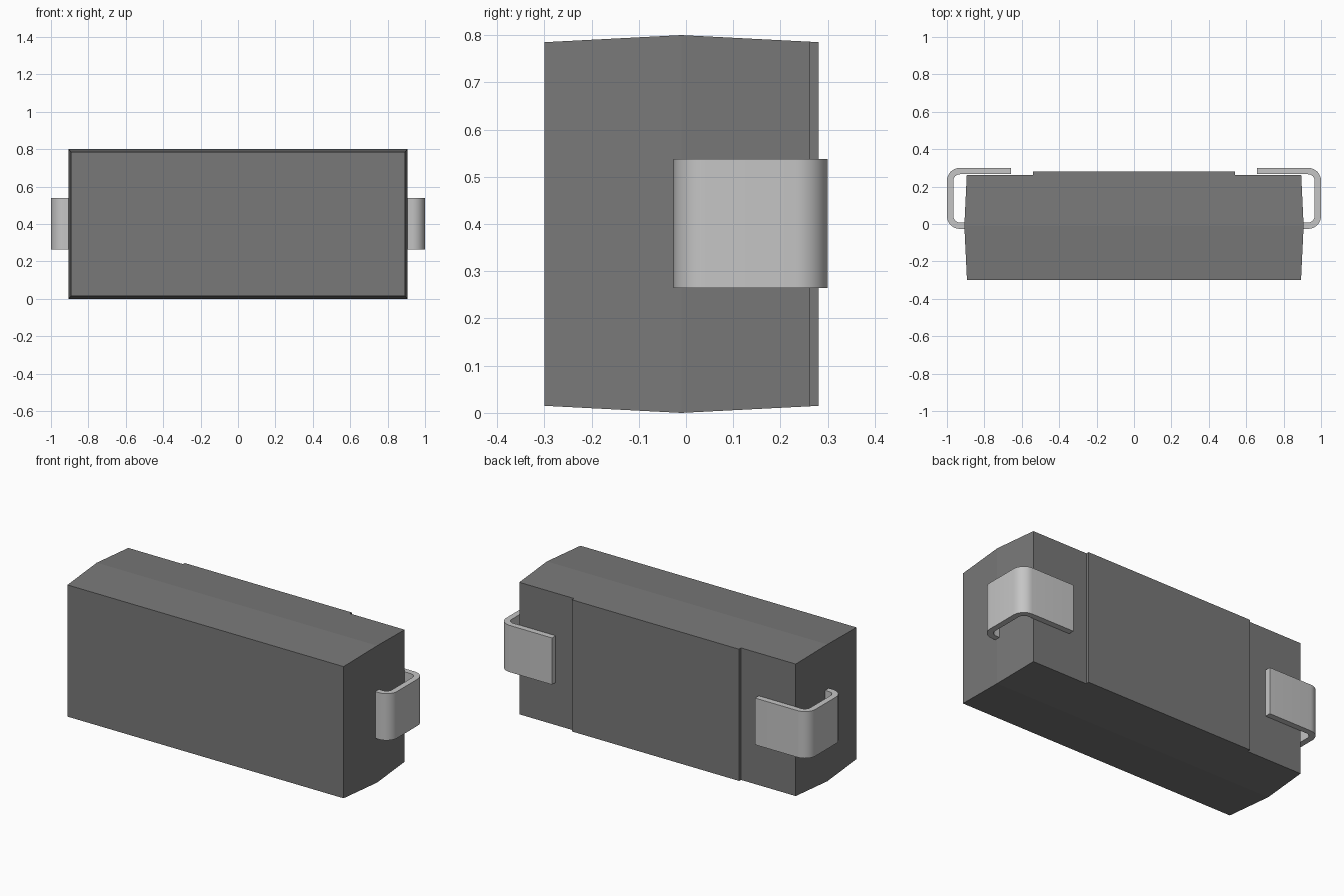
import bpy
import bmesh
import math
from mathutils import Vector

cube = bpy.data.objects.get("Cube")
if cube:
    bpy.data.objects.remove(cube, do_unlink=True)

MID_Z = 0.4


def make_material(name, value, roughness):
    mat = bpy.data.materials.new(name)
    mat.use_nodes = True
    colour = (value, value, value, 1)
    mat.diffuse_color = colour
    shader = mat.node_tree.nodes["Principled BSDF"]
    shader.inputs["Base Color"].default_value = colour
    shader.inputs["Roughness"].default_value = roughness
    return mat


def make_object(name, bm, mat):
    bmesh.ops.recalc_face_normals(bm, faces=bm.faces[:])
    mesh = bpy.data.meshes.new(name)
    bm.to_mesh(mesh)
    bm.free()
    mesh.materials.append(mat)
    obj = bpy.data.objects.new(name, mesh)
    bpy.context.collection.objects.link(obj)
    return obj


def fillet(points, radius, steps=8):
    """Round the right-angle corners of an open path."""
    path = [points[0]]
    for before, corner, after in zip(points, points[1:], points[2:]):
        a = (before - corner).normalized() * radius
        b = (after - corner).normalized() * radius
        for i in range(steps + 1):
            t = math.pi / 2 * i / steps
            path.append(corner + a * (1 - math.sin(t)) + b * (1 - math.cos(t)))
    return path + [points[-1]]


dark_plastic = make_material("dark grey plastic", 0.19, 0.6)
tin = make_material("light grey metal", 0.56, 0.4)

# Body: rectangular rings lofted from front to back, widest at the parting line
bm = bmesh.new()
rings = []
for y, hx, hz in [(-0.3, 0.893, 0.385), (-0.01, 0.907, 0.4), (0.263, 0.894, 0.386)]:
    rings.append([bm.verts.new((sx * hx, y, MID_Z + sz * hz))
                  for sx, sz in [(-1, -1), (1, -1), (1, 1), (-1, 1)]])
for lower, upper in zip(rings, rings[1:]):
    for i in range(4):
        j = (i + 1) % 4
        bm.faces.new((lower[i], lower[j], upper[j], upper[i]))
bm.faces.new(rings[0])
back = bm.faces.new(rings[-1])

# Raised pad between the two terminals
cuts = back.verts[:] + back.edges[:] + [back]
for x in (-0.54, 0.54):
    bmesh.ops.bisect_plane(bm, geom=bm.verts[:] + bm.edges[:] + bm.faces[:],
                           plane_co=(x, 0, 0), plane_no=(1, 0, 0))
pad = [f for f in bm.faces if f.calc_center_median().y > 0.26
       and abs(f.calc_center_median().x) < 0.1]
raised = bmesh.ops.extrude_face_region(bm, geom=pad)["geom"]
bmesh.ops.delete(bm, geom=[f for f in pad if f.is_valid], context="FACES_ONLY")
for v in raised:
    if isinstance(v, bmesh.types.BMVert):
        v.co.y = 0.281
        v.co.z = MID_Z + math.copysign(0.385, v.co.z - MID_Z)
make_object("body", bm, dark_plastic)

# Terminals: bent metal strips wrapping from each end to the back
for side, name in ((1, "left_terminal"), (-1, "right_terminal")):
    corners = [Vector((side * x, y)) for x, y in
               [(0.657, 0.283), (0.983, 0.283), (0.983, -0.009), (0.88, -0.009)]]
    bm = bmesh.new()
    columns = [[bm.verts.new((p.x, p.y, z)) for z in (0.265, 0.538)]
               for p in fillet(corners, 0.052)]
    for a, b in zip(columns, columns[1:]):
        bm.faces.new((a[0], b[0], b[1], a[1]))
    strip = make_object(name, bm, tin)
    thick = strip.modifiers.new("thickness", "SOLIDIFY")
    thick.thickness = 0.034
    thick.offset = 0
    thick.use_even_offset = True
    bpy.ops.object.select_all(action="DESELECT")
    strip.select_set(True)
    bpy.context.view_layer.objects.active = strip
    bpy.ops.object.modifier_apply(modifier=thick.name)
    bpy.ops.object.shade_smooth_by_angle(angle=math.radians(30))
